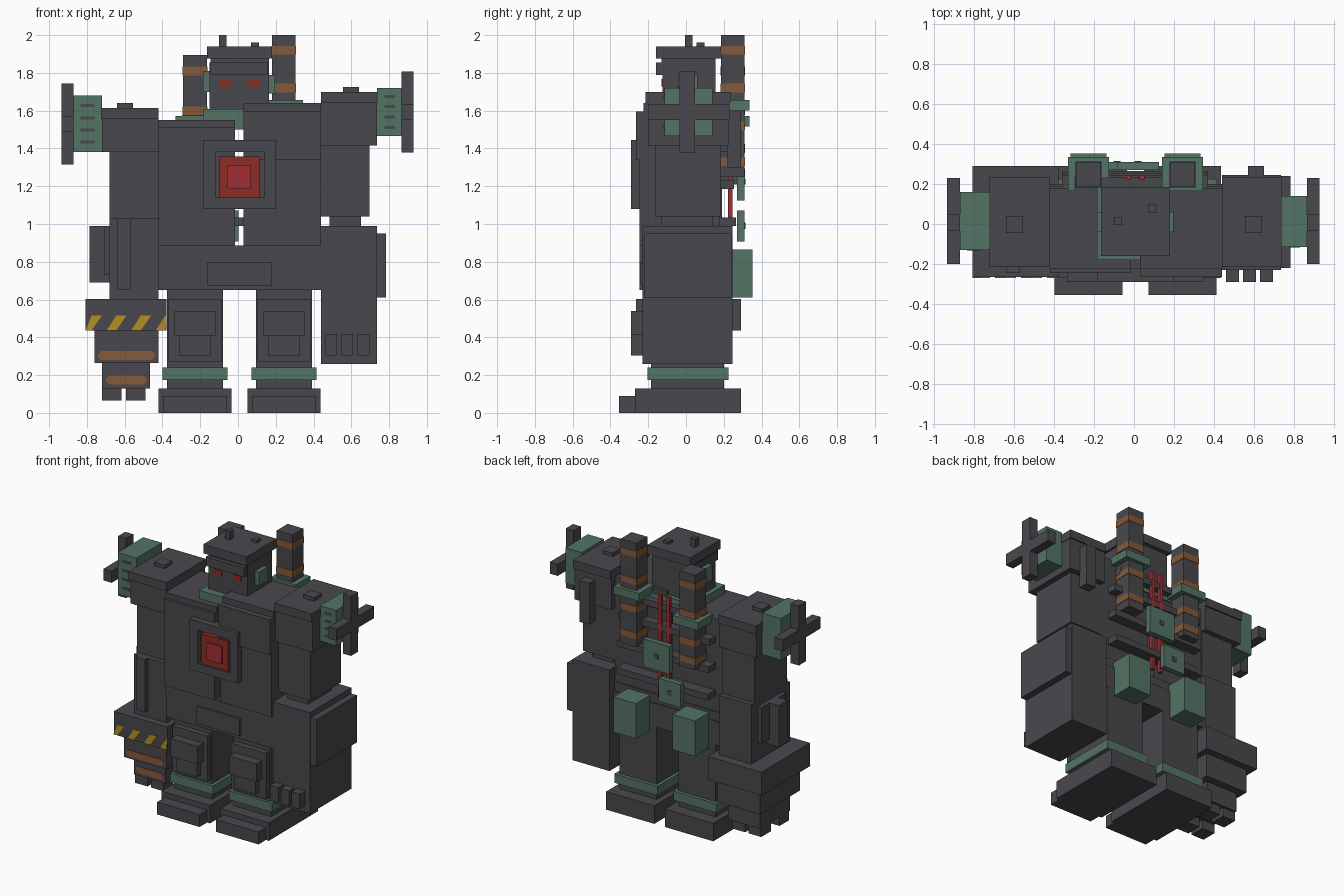
import bpy, bmesh
from mathutils import Vector

if "Cube" in bpy.data.objects:
    bpy.data.objects.remove(bpy.data.objects["Cube"], do_unlink=True)


def material(name, rgb):
    m = bpy.data.materials.new(name)
    m.use_nodes = True
    m.diffuse_color = (*rgb, 1)
    bsdf = next(n for n in m.node_tree.nodes if n.type == 'BSDF_PRINCIPLED')
    bsdf.inputs["Base Color"].default_value = (*rgb, 1)
    bsdf.inputs["Roughness"].default_value = 0.8
    return m


DARK = material("dark iron", (0.066, 0.064, 0.073))
GREEN = material("oxidised copper", (0.088, 0.172, 0.130))
ORANGE = material("raw copper", (0.235, 0.103, 0.042))
YELLOW = material("hazard yellow", (0.45, 0.28, 0.016))
RED = material("deep red", (0.26, 0.026, 0.016))
CORE = material("bright red", (0.36, 0.028, 0.032))


def finish(name, bm, mat):
    bmesh.ops.recalc_face_normals(bm, faces=bm.faces)
    me = bpy.data.meshes.new(name)
    bm.to_mesh(me)
    bm.free()
    me.materials.append(mat)
    ob = bpy.data.objects.new(name, me)
    bpy.context.collection.objects.link(ob)
    return ob


def box(name, x, y, z, mat=DARK):
    """Box from (min, max) pairs on each axis."""
    bm = bmesh.new()
    bmesh.ops.create_cube(bm, size=1)
    for v in bm.verts:
        v.co = Vector([(a + b) / 2 + c * (b - a) for (a, b), c in zip((x, y, z), v.co)])
    return finish(name, bm, mat)


def plate(name, pts, y, mat):
    """Thin painted plate on a front face at depth y, outlined in x and z."""
    bm = bmesh.new()
    face = bm.faces.new([bm.verts.new((px, y - 0.004, pz)) for px, pz in pts])
    ext = bmesh.ops.extrude_face_region(bm, geom=[face])
    bmesh.ops.translate(bm, vec=(0, 0.006, 0),
                        verts=[g for g in ext["geom"] if isinstance(g, bmesh.types.BMVert)])
    return finish(name, bm, mat)


def capsule(name, x0, x1, z0, z1, y, mat):
    c = (z1 - z0) * 0.35
    plate(name, [(x0, z0 + c), (x0 + c, z0), (x1 - c, z0), (x1, z0 + c),
                 (x1, z1 - c), (x1 - c, z1), (x0 + c, z1), (x0, z1 - c)], y, mat)


# Legs and feet
for side, cx in (("right", -0.228), ("left", 0.243)):
    def leg(part, half, y, z, mat=DARK):
        box(f"{side}_{part}", (cx - half, cx + half), y, z, mat)
    leg("foot", 0.193, (-0.27, 0.29), (0, 0.13))
    leg("toe", 0.17, (-0.355, -0.27), (0, 0.09))
    leg("leg", 0.149, (-0.185, 0.2), (0.13, 0.65))
    leg("ankle_band", 0.172, (-0.205, 0.225), (0.175, 0.24), GREEN)
    leg("knee_backing", 0.14, (-0.225, -0.18), (0.27, 0.6))
    leg("knee_upper", 0.108, (-0.29, -0.2), (0.41, 0.54))
    leg("knee_lower", 0.084, (-0.265, -0.2), (0.305, 0.41))
    leg("hip_tank", 0.09, (0.18, 0.352), (0.61, 0.865), GREEN)

# Pelvis and waist
box("pelvis", (-0.42, 0.44), (-0.225, 0.2), (0.65, 0.82))
box("belt_plate", (-0.165, 0.18), (-0.24, -0.2), (0.675, 0.80))
box("waist", (-0.42, 0.44), (-0.23, 0.19), (0.82, 0.885))

# Split torso
box("torso_right", (-0.42, -0.015), (-0.225, 0.18), (0.885, 1.55))
box("chest_right", (-0.42, -0.015), (-0.245, -0.2), (0.885, 1.51))
box("torso_left", (0.03, 0.44), (-0.225, 0.18), (0.885, 1.64))
box("chest_left", (0.03, 0.44), (-0.245, -0.2), (0.885, 1.34))
box("chest_left_upper", (0.03, 0.44), (-0.265, -0.2), (1.34, 1.595))

# Chest frame with furnace core
box("frame_right", (-0.185, -0.12), (-0.29, -0.22), (1.08, 1.445))
box("frame_left", (0.14, 0.2), (-0.29, -0.22), (1.08, 1.445))
box("frame_bottom", (-0.12, 0.14), (-0.29, -0.22), (1.08, 1.14))
box("frame_top", (-0.12, 0.14), (-0.29, -0.22), (1.38, 1.445))
box("core_rim", (-0.10, 0.115), (-0.277, -0.22), (1.14, 1.357), RED)
box("core", (-0.055, 0.07), (-0.288, -0.25), (1.185, 1.31), CORE)

# Back ribs, red conduits and patch plates
for i, z in enumerate((0.99, 1.185, 1.38, 1.53)):
    w = 0.36 if i < 3 else 0.3
    box(f"back_rib_{i}", (-w, w + 0.01), (0.17, 0.265 - 0.01 * i), (z, z + 0.045))
for i, x in enumerate((-0.028, 0.04)):
    box(f"conduit_{i}", (x - 0.012, x + 0.012), (0.222, 0.246), (0.9, 1.64), CORE)
for i, (x, z, h) in enumerate(((0.02, 1.225, 0.105), (-0.085, 0.99, 0.087))):
    box(f"back_patch_{i}", (x - h, x + h), (0.27, 0.31), (z - h * 0.95, z + h * 0.95), GREEN)
    box(f"back_patch_bolt_{i}", (x - 0.017, x + 0.017), (0.3, 0.314), (z - 0.017, z + 0.017))

# Exhaust stacks with copper bands and collars
for side, x0, x1, z0, z1, collar, bands in (
        ("right", -0.29, -0.165, 1.21, 1.895, 1.515, (1.27, 1.40, 1.60, 1.81)),
        ("left", 0.18, 0.305, 1.25, 2.0, 1.60, (1.33, 1.52, 1.72, 1.92))):
    box(f"stack_{side}", (x0, x1), (0.185, 0.31), (z0, z1))
    for i, z in enumerate(bands):
        box(f"stack_{side}_band_{i}", (x0 - 0.003, x1 + 0.003), (0.182, 0.313),
            (z - 0.023, z + 0.023), ORANGE)
    box(f"stack_{side}_collar", (x0 - 0.04, x1 + 0.04), (0.165, 0.335),
        (collar, collar + 0.057), GREEN)

# Neck and head
box("neck_collar", (-0.185, 0.2), (-0.18, 0.19), (1.5, 1.61), GREEN)
box("head", (-0.15, 0.165), (-0.125, 0.155), (1.6, 1.855))
box("brow", (-0.145, 0.16), (-0.16, -0.1), (1.79, 1.855))
box("hat_neck", (-0.145, 0.165), (-0.13, 0.155), (1.85, 1.875))
box("hat", (-0.165, 0.18), (-0.16, 0.185), (1.875, 1.94))
box("hat_antenna", (-0.10, -0.06), (-0.005, 0.035), (1.94, 2.0))
box("hat_stud", (0.07, 0.112), (0.055, 0.097), (1.94, 1.96))
box("ear_right", (-0.185, -0.14), (-0.04, 0.06), (1.70, 1.81), GREEN)
box("ear_left", (0.16, 0.197), (-0.04, 0.06), (1.69, 1.79), GREEN)
for i, (x0, x1) in enumerate(((-0.10, -0.04), (0.05, 0.115))):
    box(f"eye_{i}", (x0, x1), (-0.13, -0.12), (1.728, 1.768), RED)

# Shoulders: pauldron, stud, copper drum with vents, and valve cross
for side, s, xin, xsh, xdr, xcr, zt, zb, zd, y in (
        ("right", -1, 0.42, 0.72, 0.87, 0.935, 1.615, 1.38, (1.38, 1.68), (-0.13, 0.16)),
        ("left", 1, 0.44, 0.735, 0.865, 0.928, 1.70, 1.415, (1.465, 1.72), (-0.115, 0.14))):
    def part(name, a, b, py, pz, mat=DARK):
        box(f"{name}_{side}", tuple(sorted((s * a, s * b))), py, pz, mat)
    part("shoulder_block", xin, xsh, (-0.2, 0.225), (zb, zt - 0.06))
    part("shoulder_cap", xin, xsh + 0.004, (-0.215, 0.235), (zt - 0.06, zt))
    part("shoulder_stud", 0.555, 0.64, (-0.045, 0.04), (zt, zt + 0.025))
    part("shoulder_drum", xsh, xdr, y, zd, GREEN)
    for i in range(4):
        z = zd[0] + (zd[1] - zd[0]) * (0.15 + 0.215 * i)
        part(f"drum_vent_{i}", xsh + 0.04, xdr - 0.035, (y[0] - 0.003, y[0] + 0.003),
             (z, z + 0.016))
    zc = sum(zd) / 2
    part("valve_upright", xdr, xcr, (-0.035, 0.047), (zc - 0.215, zc + 0.215))
    part("valve_bar", xdr, xcr, (-0.2, 0.23), (zc - 0.042, zc + 0.042))

# Left arm with fist
box("left_upper_arm", (0.44, 0.695), (-0.165, 0.185), (1.04, 1.42))
box("left_shoulder_brace", (0.57, 0.65), (0.22, 0.29), (1.3, 1.6))
box("left_elbow", (0.485, 0.65), (-0.13, 0.14), (0.98, 1.05))
box("left_forearm", (0.44, 0.735), (-0.23, 0.245), (0.26, 0.99))
box("left_arm_guard", (0.735, 0.783), (-0.22, 0.24), (0.61, 0.95))
for i in range(3):
    x = 0.46 + 0.085 * i
    box(f"left_finger_{i}", (x, x + 0.065), (-0.29, -0.22), (0.305, 0.415))

# Right arm with drill cuff
box("right_upper_arm", (-0.68, -0.42), (-0.18, 0.19), (1.03, 1.38))
box("right_forearm", (-0.68, -0.42), (-0.215, 0.225), (0.6, 1.03))
box("right_arm_strut", (-0.64, -0.57), (-0.245, -0.2), (0.65, 1.03))
box("right_arm_guard", (-0.71, -0.68), (-0.13, 0.15), (0.73, 0.99))
box("right_arm_rib", (-0.785, -0.68), (-0.04, 0.06), (0.69, 0.99))
box("drill_cuff", (-0.807, -0.378), (-0.265, 0.29), (0.435, 0.602))
box("drill_middle", (-0.76, -0.42), (-0.215, 0.24), (0.265, 0.435))
box("drill_tip", (-0.72, -0.467), (-0.16, 0.185), (0.13, 0.265))
for i, x in enumerate((-0.72, -0.592)):
    for j, y in enumerate((-0.15, 0.06)):
        box(f"drill_prong_{i}{j}", (x, x + 0.102), (y, y + 0.11), (0.065, 0.13))

# Painted hazard stripes and copper strips on the drill
for i in range(4):
    x = -0.805 + 0.13 * i
    lo, hi = (x - 0.02, x + 0.03), (x + 0.03, x + 0.085)
    clip = lambda v: min(max(v, -0.807), -0.378)
    plate(f"hazard_stripe_{i}", [(clip(lo[0]), 0.437), (clip(lo[1]), 0.437),
                                 (clip(hi[1]), 0.515), (clip(hi[0]), 0.515)], -0.265, YELLOW)
capsule("drill_strip_upper", -0.742, -0.44, 0.28, 0.327, -0.215, ORANGE)
capsule("drill_strip_lower", -0.70, -0.482, 0.15, 0.197, -0.16, ORANGE)
